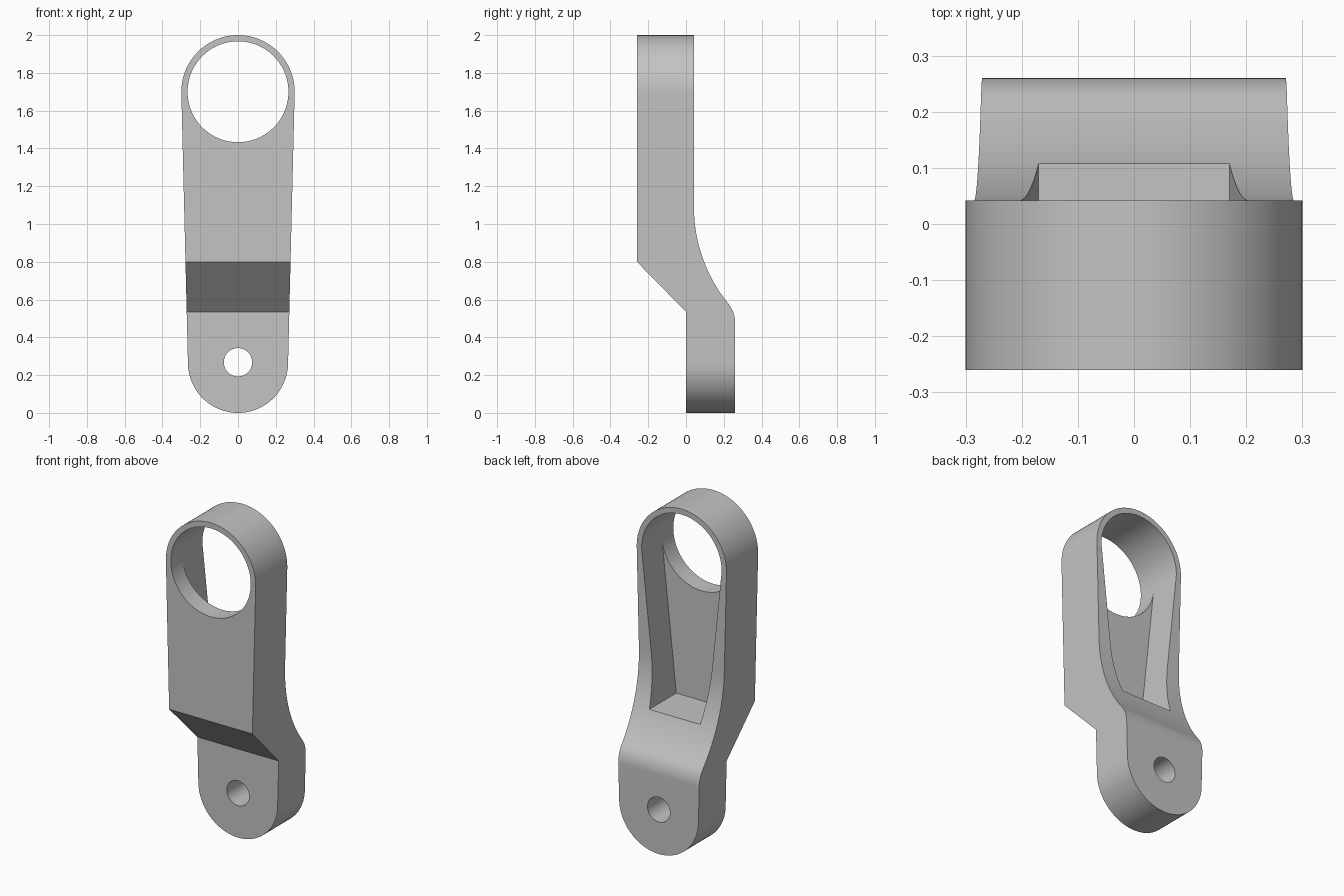
import bpy, bmesh
from math import asin, sin, cos, pi, sqrt

cube = bpy.data.objects.get("Cube")
if cube:
    bpy.data.objects.remove(cube)

metal = bpy.data.materials.new("plain_grey")
metal.use_nodes = True
GREY = (0.55, 0.55, 0.55, 1)
metal.diffuse_color = GREY
metal.node_tree.nodes["Principled BSDF"].inputs["Base Color"].default_value = GREY


def arc(cu, cv, r, a0, a1, n):
    return [(cu + r * cos(a0 + (a1 - a0) * i / n), cv + r * sin(a0 + (a1 - a0) * i / n))
            for i in range(n + 1)]


def prism(name, pts, lo, hi, axis):
    """Extrude a 2D profile (horizontal, z) along x or y."""
    place = (lambda p, t: (t, p[0], p[1])) if axis == "x" else (lambda p, t: (p[0], t, p[1]))
    bm = bmesh.new()
    a = [bm.verts.new(place(p, lo)) for p in pts]
    b = [bm.verts.new(place(p, hi)) for p in pts]
    bm.faces.new(a)
    bm.faces.new(b[::-1])
    for i in range(len(pts)):
        j = (i + 1) % len(pts)
        bm.faces.new((a[i], b[i], b[j], a[j]))
    bmesh.ops.recalc_face_normals(bm, faces=bm.faces)
    mesh = bpy.data.meshes.new(name)
    bm.to_mesh(mesh)
    bm.free()
    mesh.materials.append(metal)
    ob = bpy.data.objects.new(name, mesh)
    bpy.context.collection.objects.link(ob)
    return ob


def boolean(target, cutter, operation):
    bpy.context.view_layer.objects.active = target
    mod = target.modifiers.new(operation, "BOOLEAN")
    mod.object = cutter
    mod.operation = operation
    mod.solver = "EXACT"
    bpy.ops.object.modifier_apply(modifier=mod.name)
    bpy.data.objects.remove(cutter)


TOP_Z, TOP_R, BORE_R = 1.70, 0.30, 0.267
LOW_Z, LOW_R = 0.265, 0.265
BACK, RING_BACK, FRONT = 0.26, 0.042, -0.26

# Arm outline: two round ends joined by tangent sides
tilt = asin((TOP_R - LOW_R) / (TOP_Z - LOW_Z))
outline = (arc(0, TOP_Z, TOP_R, -tilt, pi + tilt, 64)
           + arc(0, LOW_Z, LOW_R, pi + tilt, 2 * pi - tilt, 64))
arm = prism("offset_link_arm", outline, -0.5, 0.5, "y")

# Side profile: stepped front, S-curved back made of two tangent arcs
big, small, bend_z = 0.81, 0.16, 1.09
reach = big + small
across = reach - (BACK - RING_BACK)
drop = sqrt(reach ** 2 - across ** 2)
swing = asin(drop / reach)
side = [(FRONT, 2.1), (FRONT, 0.80), (0, 0.535), (0, -0.1), (BACK, -0.1)]
side += arc(BACK - small, bend_z - drop, small, 0, swing, 12)
side += arc(RING_BACK + big, bend_z, big, pi + swing, pi, 24)[1:]
side += [(RING_BACK, 2.1)]
boolean(arm, prism("side_profile", side, -0.5, 0.5, "x"), "INTERSECT")

# Tapered pocket in the back, its walls tangent to the large bore
lean = 0.105
r = BORE_R * 0.999
tx, tz = r * cos(lean), TOP_Z - r * sin(lean)
pocket = [(-0.17, 0.77), (0.17, 0.77), (tx, tz), (-tx, tz)]
boolean(arm, prism("pocket", pocket, -0.15, 0.6, "y"), "DIFFERENCE")

# Large bore and small pin hole
for name, z, radius, n in (("bore", TOP_Z, BORE_R, 128), ("pin_hole", 0.268, 0.075, 64)):
    ring = arc(0, z, radius, 0, 2 * pi, n)[:-1]
    boolean(arm, prism(name, ring, -0.6, 0.6, "y"), "DIFFERENCE")

# Smooth curves, crisp edges
bpy.ops.object.select_all(action="DESELECT")
arm.select_set(True)
bpy.context.view_layer.objects.active = arm
bpy.ops.object.shade_smooth_by_angle(angle=0.4)
